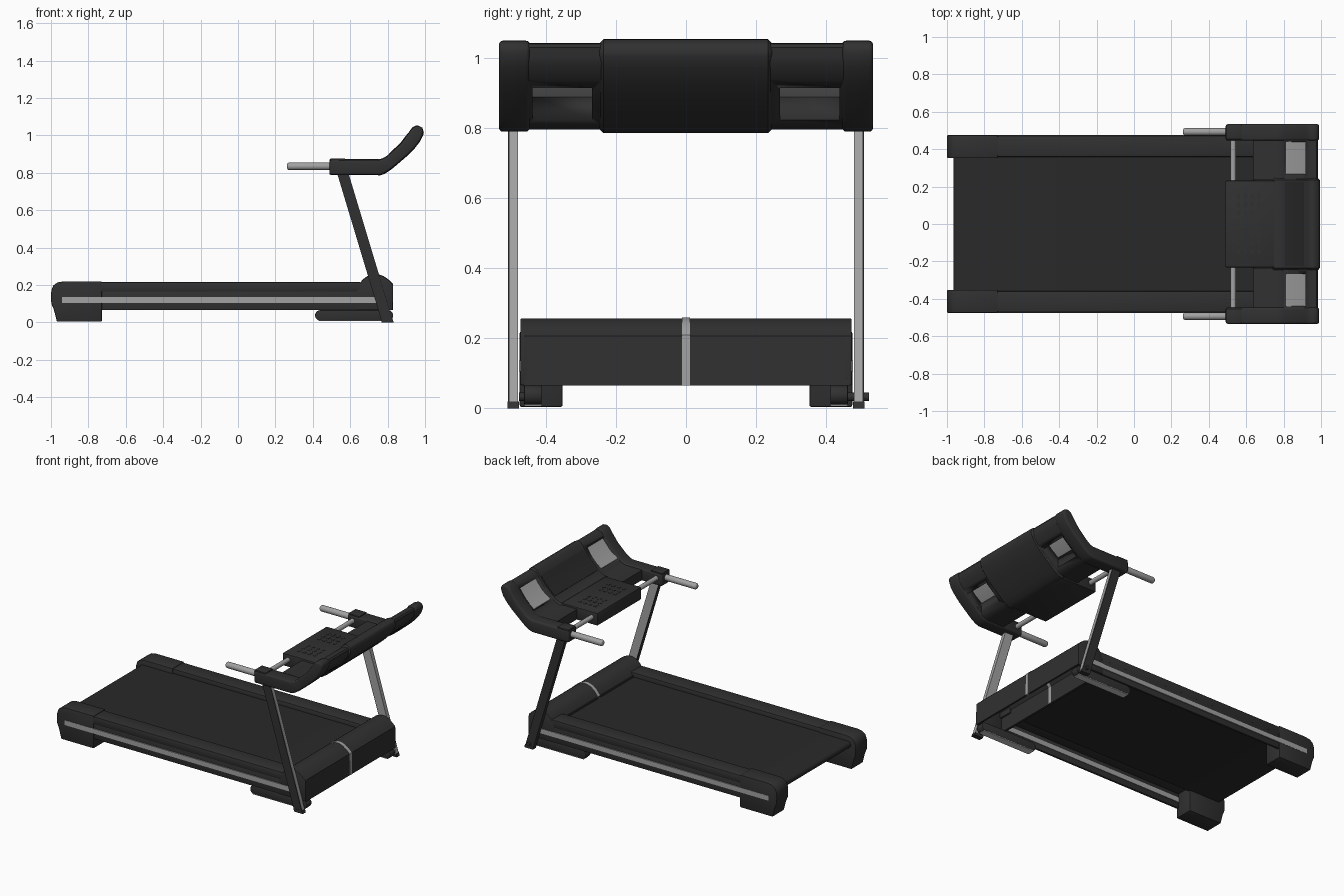
import bpy, bmesh, math
from mathutils import Vector

if "Cube" in bpy.data.objects:
    bpy.data.objects.remove(bpy.data.objects["Cube"])


def material(name, v):
    m = bpy.data.materials.new(name)
    m.diffuse_color = (v, v, v, 1)
    m.use_nodes = True
    m.node_tree.nodes["Principled BSDF"].inputs["Base Color"].default_value = m.diffuse_color
    return m


DARK, BLACK, GREY = material("dark_plastic", .03), material("belt_rubber", .022), material("grey_metal", .36)
LIGHT = material("light_sole", .8)


def finish(ob, mat, bevel=0, segs=2):
    ob.data.materials.append(mat)
    bpy.context.view_layer.objects.active = ob
    for o in bpy.context.selected_objects:
        o.select_set(False)
    ob.select_set(True)
    if bevel:
        b = ob.modifiers.new("bevel", 'BEVEL')
        b.width, b.segments, b.limit_method, b.angle_limit = bevel, segs, 'ANGLE', math.radians(40)
        bpy.ops.object.modifier_apply(modifier="bevel")
    bpy.ops.object.shade_smooth_by_angle(angle=math.radians(32))
    return ob


def prism(name, pts, y0, y1, mat=DARK, bevel=0, segs=2):
    """Extrude an x-z outline from y0 to y1."""
    bm = bmesh.new()
    f = bm.faces.new([bm.verts.new((x, y0, z)) for x, z in pts])
    r = bmesh.ops.extrude_face_region(bm, geom=[f])
    for v in r["geom"]:
        if isinstance(v, bmesh.types.BMVert):
            v.co.y = y1
    bmesh.ops.recalc_face_normals(bm, faces=bm.faces)
    me = bpy.data.meshes.new(name)
    bm.to_mesh(me)
    bm.free()
    ob = bpy.data.objects.new(name, me)
    bpy.context.collection.objects.link(ob)
    return finish(ob, mat, bevel, segs)


def box(name, x, y, z, mat=DARK, bevel=0):
    return prism(name, [(x[0], z[0]), (x[1], z[0]), (x[1], z[1]), (x[0], z[1])], *sorted(y), mat, bevel)


def rod(name, a, b, r, mat=GREY, bevel=0):
    a, b = Vector(a), Vector(b)
    bpy.ops.mesh.primitive_cylinder_add(vertices=24, radius=r, depth=(b - a).length, location=(a + b) / 2)
    ob = bpy.context.object
    ob.name = name
    ob.rotation_euler = (b - a).to_track_quat('Z', 'Y').to_euler()
    return finish(ob, mat, bevel, 3)


def capsule(x0, x1, z0, z1, n=10):
    """Outline with half-round ends."""
    r, c = (z1 - z0) / 2, (z0 + z1) / 2
    ang = [-math.pi / 2 + math.pi * i / n for i in range(n + 1)]
    return [(x1 - r + r * math.cos(a), c + r * math.sin(a)) for a in ang] + \
           [(x0 + r - r * math.cos(a), c - r * math.sin(a)) for a in ang]


LOWER = [(.76, .788), (.785, .797), (.82, .82), (.865, .858), (.91, .897), (.945, .933), (.975, .972), (.99, 1.005),
         (.993, 1.03)]
UPPER = [(.977, 1.05), (.955, 1.052), (.932, 1.042), (.91, 1.01), (.87, .957), (.826, .915), (.8, .892), (.78, .879),
         (.76, .872)]


def console(x0, d):
    """Console outline from x0 to the raised tip, inset by d."""
    return [(x0, .788 + d)] + [(x, z + d) for x, z in LOWER[:-2]] + [(x - d, z) for x, z in LOWER[-2:]] + \
           [(x, z - d) for x, z in UPPER] + [(x0, .872 - d)]


# thin running belt
prism("running_belt", capsule(-.965, .65, .143, .186), -.365, .365, BLACK)

# motor hood: open-bottomed shell with rear wall and centre trim
hood = [(.635, .185), (.65, .205), (.668, .228), (.69, .245), (.72, .256), (.75, .257), (.78, .245), (.806, .226),
        (.826, .207), (.828, .066)]


def shell(outer, t):
    c = Vector((.73, .1))
    inner = [tuple(Vector(p) + (c - Vector(p)).normalized() * t) for p in outer]
    inner[-1] = (outer[-1][0] - t, outer[-1][1])
    return outer + inner[::-1]


prism("motor_hood", shell(hood, .012), -.463, .468)
trim = [(x + (x - .73) * .02, z + .002 * (z > .1)) for x, z in hood]
prism("hood_trim", shell(trim, .018), -.011, .011, GREY)
box("hood_rear_wall", (.635, .65), (-.46, .46), (.07, .195))
box("rear_wall_trim", (.648, .653), (-.011, .011), (.07, .2), GREY)

for s, side in ((-1, "near"), (1, "far")):
    def nm(n):
        return n + "_" + side

    # deck side rails, hollow underneath, with grey stripe
    box(nm("side_rail_top"), (-.74, .66), (s * .358, s * .473), (.163, .216), DARK, .01)
    box(nm("side_rail_wall"), (-.76, .76), (s * .456, s * .47), (.066, .17), DARK, .003)
    box(nm("rail_stripe"), (-.94, .745), (s * .453, s * .4765), (.105, .137), GREY)
    prism(nm("hood_end_wall"), hood + [(.635, .066)], *sorted((s * .45, s * .473)), DARK, .004)
    # rear end caps
    prism(nm("rear_cap"), [(-.728, .004), (-.968, .004), (-.985, .07), (-.998, .1), (-1, .135), (-.998, .17),
                           (-.988, .197), (-.965, .214), (-.93, .22), (-.728, .22)],
          *sorted((s * .352, s * .475)), DARK, .006)
    # front floor runners, axle bolts
    prism(nm("front_runner"), capsule(.412, .83, .01, .066), *sorted((s * .412, s * .462)), DARK, .003)
    box(nm("runner_sole"), (.43, .81), (s * .413, s * .461), (.007, .013), LIGHT)
    rod(nm("runner_bolt"), (.795, s * .45, .033), (.795, .522 if s > 0 else -.477, .033), .012, DARK)

    # leaning uprights: grey core, dark outer cover and rear edge, rubber foot
    def lean(a, b, z0=.01, z1=.81):
        def x(t, z):
            return .767 - .301 * (z - .01) + t * .061
        return [(x(a, z0), z0), (x(b, z0), z0), (x(b, z1), z1), (x(a, z1), z1)]
    prism(nm("upright"), lean(.06, 1), *sorted((s * .479, s * .504)), GREY)
    prism(nm("upright_cover"), lean(0, .98), *sorted((s * .504, s * .508)))
    prism(nm("upright_edge"), lean(0, .06), *sorted((s * .479, s * .508)))
    prism(nm("upright_foot"), lean(-.02, 1.02, 0, .02), *sorted((s * .477, s * .509)))
    # handlebars and cross tubes
    rod(nm("handlebar"), (.262, s * .493, .835), (.52, s * .493, .835), .02, GREY, .012)
    rod(nm("cross_tube"), (.53, s * .21, .838), (.53, s * .46, .838), .015)
    # console arms
    prism(nm("console_arm"), console(.49, .002), *sorted((s * .446, s * .534)), DARK, .012, 3)
    box(nm("arm_cap"), (.492, .575), (s * .452, s * .53), (.86, .876), DARK, .004)
    # side panel with a pocket opening and sloping grey plate
    panel = prism(nm("side_panel"), console(.635, .009), *sorted((s * .235, s * .455)))
    cutter = box("pocket_cutter", (.812, .918), (s * .268, s * .438), (.6, 1.3))
    cut = panel.modifiers.new("pocket", 'BOOLEAN')
    cut.object, cut.operation, cut.solver = cutter, 'DIFFERENCE', 'EXACT'
    bpy.context.view_layer.objects.active = panel
    bpy.ops.object.modifier_apply(modifier="pocket")
    bpy.data.objects.remove(cutter)
    prism(nm("pocket_plate"), [(.81, .888), (.866, .93), (.92, .993), (.92, 1.004), (.866, .94), (.81, .896)],
          *sorted((s * .266, s * .44)), GREY)
    # keypad buttons
    for i in range(4):
        for j in range(3):
            x, y = .55 + i * .037, s * (.045 + j * .045)
            box(nm("button"), (x, x + .016), (y, y + s * .026), (.868, .8745), DARK)

# console centre: keypad tray, display body, display screen
box("keypad_tray", (.488, .77), (-.232, .232), (.789, .873), DARK, .008)
prism("display_body", console(.735, -.002), -.25, .248, DARK, .014, 1)
prism("display_screen", [(.81, .89), (.87, .945), (.915, 1.0), (.908, 1.012), (.87, .962), (.826, .92), (.806, .902)],
      -.225, .225, BLACK)
